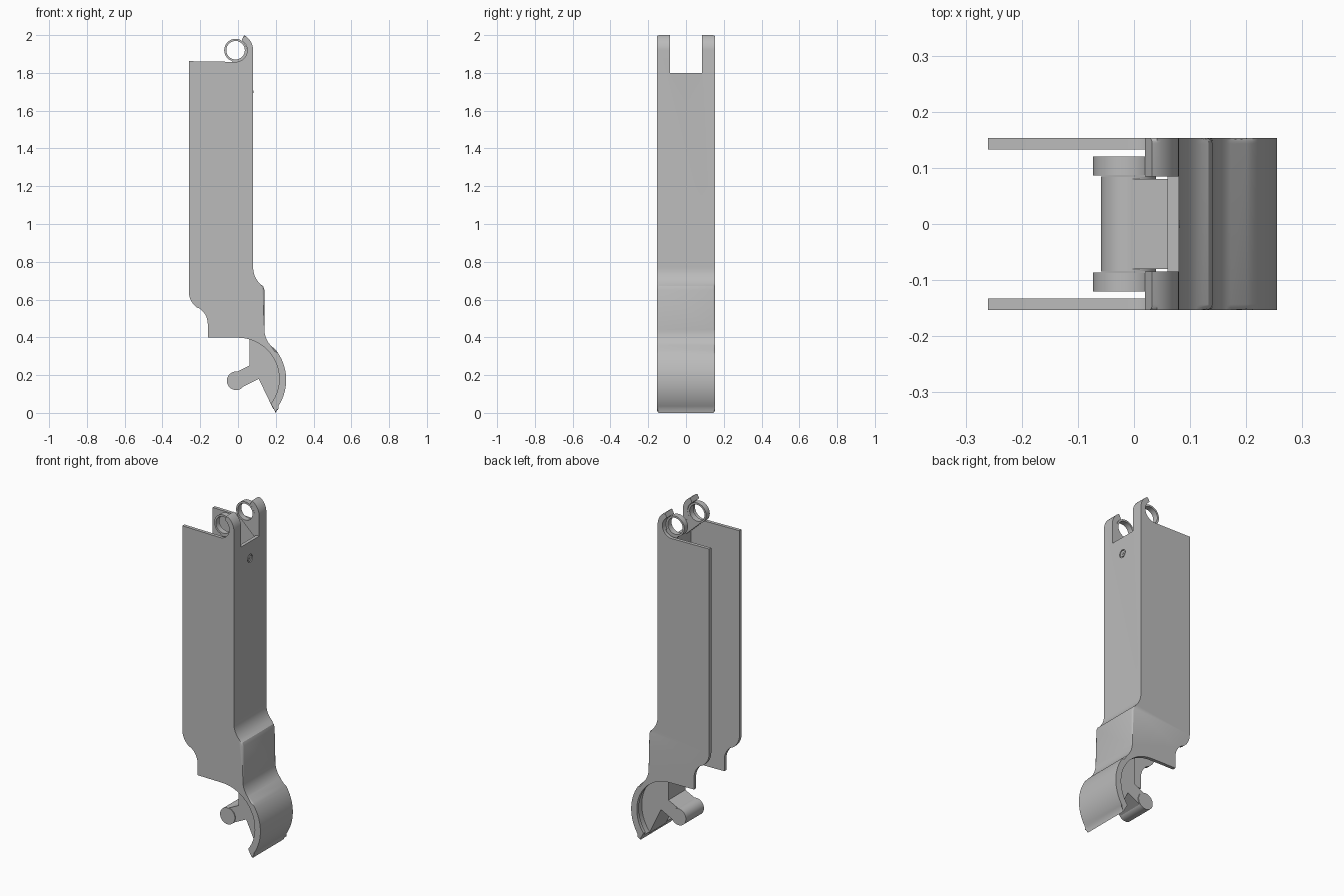
import bpy, bmesh, math
from mathutils import Vector

cube = bpy.data.objects.get("Cube")
if cube:
    bpy.data.objects.remove(cube, do_unlink=True)

grey = bpy.data.materials.new("light grey")
grey.use_nodes = True
tone = (0.5, 0.5, 0.5, 1)
grey.diffuse_color = tone
grey.node_tree.nodes["Principled BSDF"].inputs["Base Color"].default_value = tone

HALF = 0.153          # half width of the housing
SKIN = 0.02           # side plate thickness
EYE = (-0.013, 1.92)  # centre of the hinge rings


def arc(center, r, a0, a1, n=16):
    """Points on a circle from angle a0 to a1, in degrees."""
    angles = [math.radians(a0 + (a1 - a0) * i / n) for i in range(n + 1)]
    return [(center[0] + r * math.cos(a), center[1] + r * math.sin(a)) for a in angles]


def finish(obj):
    me = obj.data
    me.polygons.foreach_set("use_smooth", [True] * len(me.polygons))
    me.set_sharp_from_angle(angle=math.radians(30))


def extrude(name, pts, y0, y1, round_count=0, radius=0.01):
    """Extrude an x-z outline along y; round the rims of its first edges."""
    bm = bmesh.new()
    a = [bm.verts.new((x, y0, z)) for x, z in pts]
    b = [bm.verts.new((x, y1, z)) for x, z in pts]
    n = len(pts)
    bm.faces.new(a)
    bm.faces.new(b[::-1])
    for i in range(n):
        j = (i + 1) % n
        bm.faces.new((a[j], a[i], b[i], b[j]))
    rims = [bm.edges.get((s[i], s[i + 1])) for s in (a, b) for i in range(round_count)]
    if rims:
        bmesh.ops.bevel(bm, geom=rims, offset=radius, segments=3, profile=0.5, affect='EDGES')
    bmesh.ops.recalc_face_normals(bm, faces=bm.faces)
    me = bpy.data.meshes.new(name)
    bm.to_mesh(me)
    bm.free()
    me.materials.append(grey)
    obj = bpy.data.objects.new(name, me)
    bpy.context.collection.objects.link(obj)
    finish(obj)
    return obj


def cut(obj, cutters):
    for c in cutters:
        c.hide_render = True
        m = obj.modifiers.new("cut", 'BOOLEAN')
        m.operation, m.solver, m.object = 'DIFFERENCE', 'EXACT', c
    bpy.context.view_layer.update()
    deps = bpy.context.evaluated_depsgraph_get()
    me = bpy.data.meshes.new_from_object(obj.evaluated_get(deps))
    obj.modifiers.clear()
    obj.data = me
    for c in cutters:
        bpy.data.objects.remove(c, do_unlink=True)
    finish(obj)


# Outer back curve, from the pointed foot up to the hooked top
foot = arc((0.0, 0.175), 0.255, -41, 38, 20)
foot[0] = (0.2, 0.0)
back = foot + arc((0.26, 0.44), 0.12, 223, 180, 8)
back += [(0.14, 0.65)] + arc((0.2, 0.77), 0.12, 236, 180, 8)
back += arc((-0.01, 1.92), 0.09, 0, 62, 10)

# Front outline: ring seat, plate edge, stepped lower corner, open foot
seat = arc(EYE, 0.062, 58, -88, 16)
front = seat + [(-0.26, 1.862), (-0.26, 0.64)]
front += arc((-0.16, 0.64), 0.1, 187, 238, 6)
front += arc((-0.26, 0.47), 0.1, 58, 0, 8) + [(-0.16, 0.4)]
front += arc((0.0, 0.18), 0.218, 90, -37, 22)
housing = extrude("housing", back + front, -HALF, HALF, len(back) - 1)

# Hollow channel and the slot between the top uprights
inner = arc((0.0, 0.175), 0.236, -52, 38, 20)
inner += arc((0.26, 0.44), 0.14, 223, 180, 8)
inner += [(0.12, 0.64)] + arc((0.2, 0.77), 0.14, 236, 180, 8)
inner += [(0.06, 1.85), (0.04, 1.895), (-0.5, 1.895), (-0.5, -0.2)]
cavity = extrude("cavity_cutter", inner, SKIN - HALF, HALF - SKIN)
slot = extrude("slot_cutter", [(-0.1, 1.8), (0.3, 1.8), (0.3, 2.2), (-0.1, 2.2)], -0.085, 0.085)
cut(housing, [cavity, slot])

# Hinge rings with gussets running into the back wall
for side, s in (("left", 1), ("right", -1)):
    y0, y1 = sorted((0.086 * s, 0.12 * s))
    ring = extrude("hinge_ring_" + side, arc(EYE, 0.06, 0, 352.5, 47), y0, y1)
    hole = extrude("hole_cutter", arc(EYE, 0.049, 0, 352.5, 47), -0.2, 0.2)
    cut(ring, [hole])
    extrude("ring_gusset_" + side,
            arc(EYE, 0.056, 235, 370, 16) + [(0.066, 1.93), (0.066, 1.77)], y0, y1)

# Solid web and arm carrying the cross pin
web = arc((0.0, 0.175), 0.245, -40, 38, 18)
web += arc((0.26, 0.44), 0.13, 223, 180, 8)
web += [(0.13, 0.645), (0.07, 0.75), (0.06, 0.75), (0.06, 0.25), (-0.01, 0.215),
        (0.01, 0.13), (0.11, 0.18)]
extrude("pin_web", web, -0.08, 0.08)
extrude("cross_pin", arc((-0.01, 0.17), 0.049, 0, 352.5, 47), -0.085, 0.085)


# Small screw on the back wall
def disc(name, r, depth, x):
    bm = bmesh.new()
    bmesh.ops.create_cone(bm, cap_ends=True, segments=24, radius1=r, radius2=r, depth=depth)
    me = bpy.data.meshes.new(name)
    bm.to_mesh(me)
    bm.free()
    me.materials.append(grey)
    obj = bpy.data.objects.new(name, me)
    bpy.context.collection.objects.link(obj)
    obj.rotation_euler = (0, math.pi / 2, 0)
    obj.location = Vector((x, 0, 1.7))
    finish(obj)
    return obj


bore = disc("bore_cutter", 0.024, 0.02, 0.084)
cut(housing, [bore])
disc("screw_head", 0.018, 0.012, 0.073)
disc("screw_center", 0.007, 0.012, 0.075)
